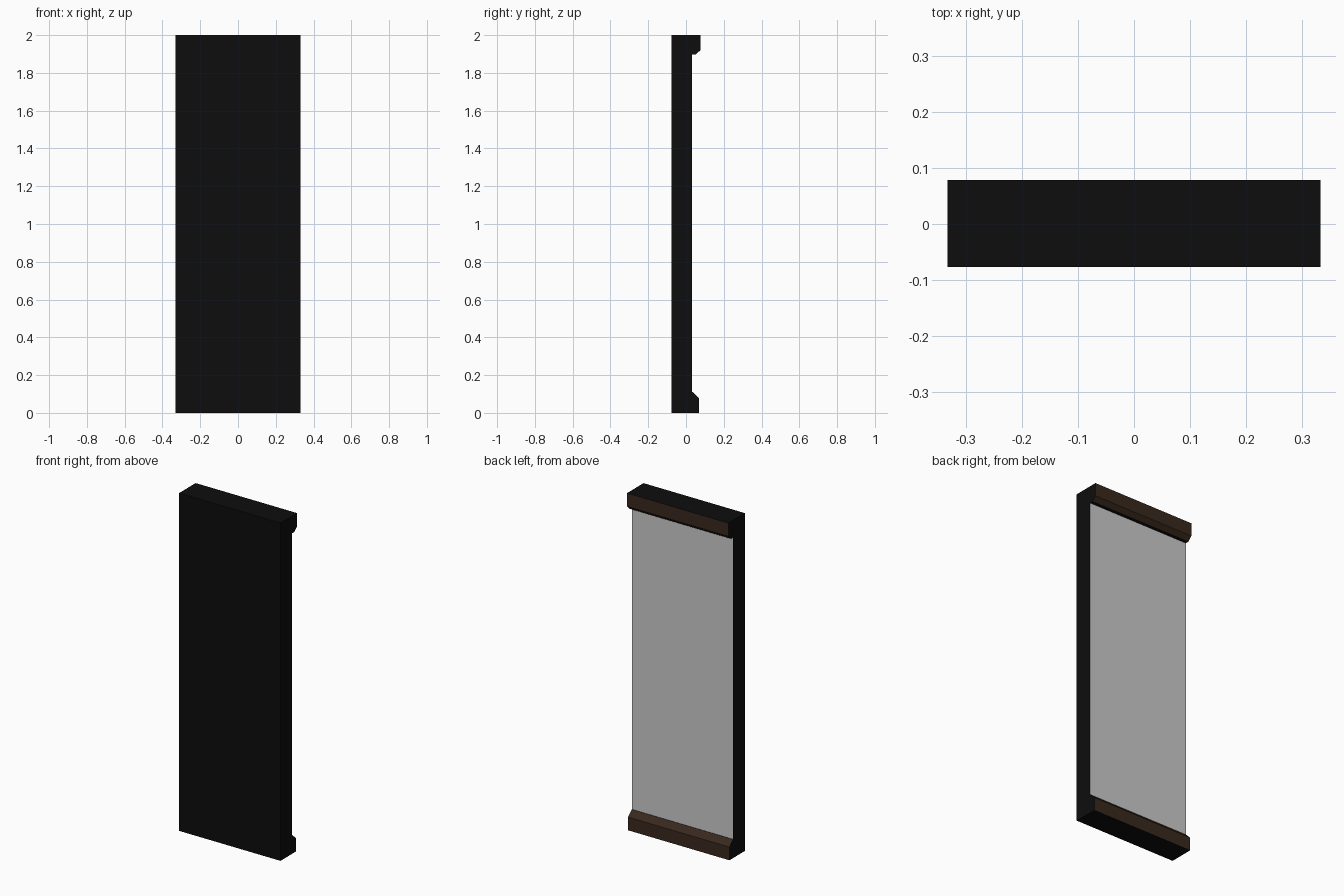
import bpy, bmesh

if "Cube" in bpy.data.objects:
    bpy.data.objects.remove(bpy.data.objects["Cube"])

HALF_W = 0.332


def material(name, rgb):
    m = bpy.data.materials.new(name)
    m.diffuse_color = (*rgb, 1.0)
    m.use_nodes = True
    m.node_tree.nodes["Principled BSDF"].inputs["Base Color"].default_value = m.diffuse_color
    return m


def extrude_profile(name, profile, half, mats=(), accent_edges=()):
    """Extrude a (y, z) outline along x; accent edges use the second material."""
    bm = bmesh.new()
    left = [bm.verts.new((-half, y, z)) for y, z in profile]
    right = [bm.verts.new((half, y, z)) for y, z in profile]
    n = len(profile)
    bm.faces.new(left)
    bm.faces.new(right[::-1])
    for i in range(n):
        j = (i + 1) % n
        f = bm.faces.new((left[i], right[i], right[j], left[j]))
        f.material_index = 1 if i in accent_edges else 0
    bmesh.ops.recalc_face_normals(bm, faces=bm.faces[:])
    me = bpy.data.meshes.new(name)
    bm.to_mesh(me)
    bm.free()
    for m in mats:
        me.materials.append(m)
    ob = bpy.data.objects.new(name, me)
    bpy.context.collection.objects.link(ob)
    return ob


black = material("black_casing", (0.004, 0.004, 0.004))
brown = material("brown_trim", (0.04, 0.022, 0.013))

# Casing: C-shaped side outline with a chamfered ledge at bottom and top
casing = [(-0.077, 0.0), (0.068, 0.0), (0.068, 0.078), (0.034, 0.111),
          (0.031, 0.111), (0.031, 1.898), (0.053, 1.898), (0.078, 1.922),
          (0.078, 2.0), (-0.077, 2.0)]
extrude_profile("casing", casing, HALF_W, (black, brown), (1, 2, 6, 7))

# Grey panel laid between the two ledges
panel = [(0.029, 0.109), (0.033, 0.109), (0.033, 1.9), (0.029, 1.9)]
extrude_profile("panel", panel, HALF_W - 0.001)
